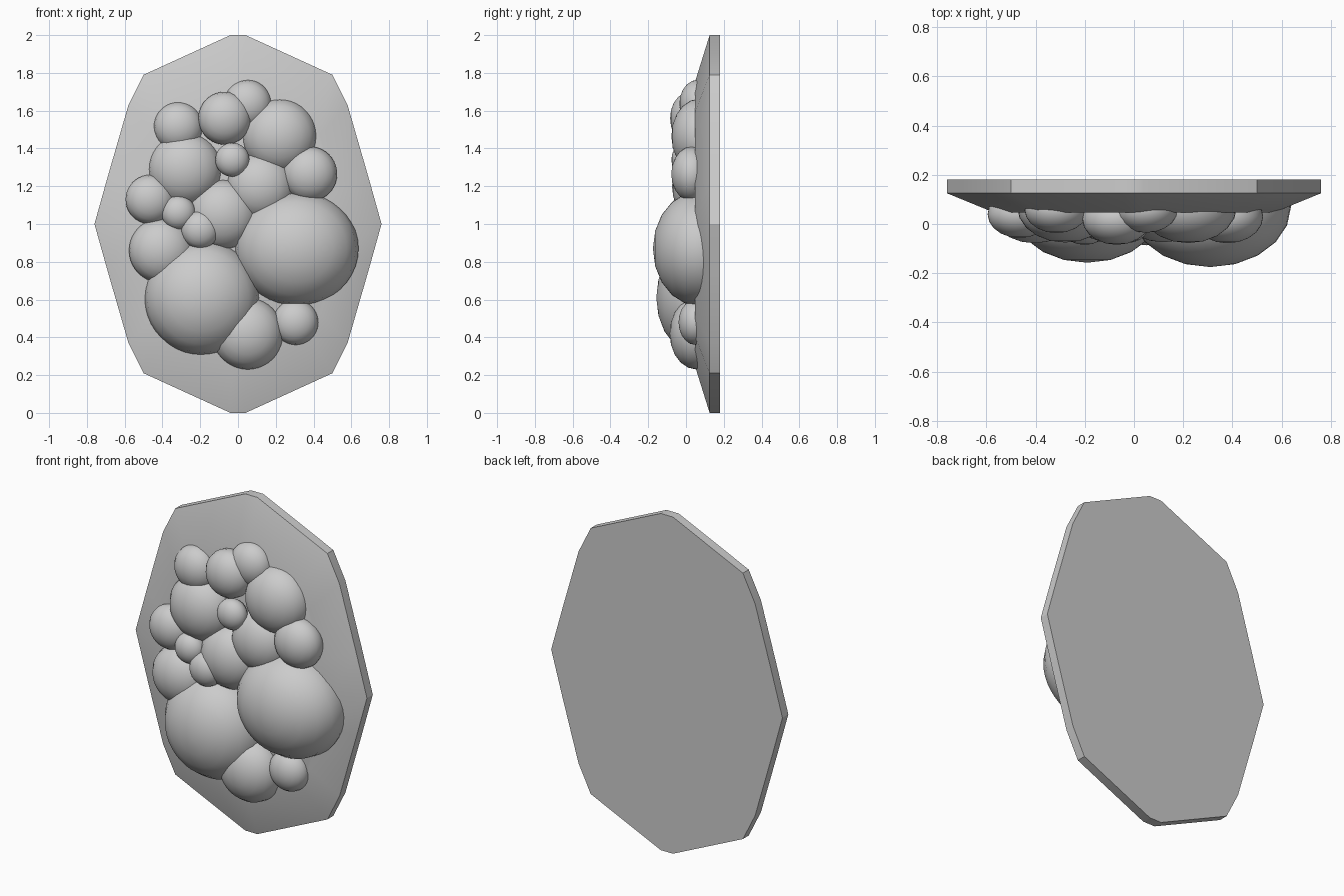
import bpy, bmesh
from math import radians
from mathutils import Matrix

if "Cube" in bpy.data.objects:
    bpy.data.objects.remove(bpy.data.objects["Cube"])

# right half of the plate outline, top to bottom, relative to the centre at z = 1
half = [(0.04, 1.0), (0.5, 0.79), (0.58, 0.63), (0.69, 0.25), (0.76, 0.0),
        (0.69, -0.25), (0.58, -0.63), (0.5, -0.79), (0.04, -1.0)]
outline = half + [(-x, z) for x, z in reversed(half)]


def finish(name, bm, angle):
    bmesh.ops.recalc_face_normals(bm, faces=bm.faces)
    me = bpy.data.meshes.new(name)
    bm.to_mesh(me)
    bm.free()
    ob = bpy.data.objects.new(name, me)
    bpy.context.collection.objects.link(ob)
    bpy.ops.object.select_all(action='DESELECT')
    ob.select_set(True)
    bpy.context.view_layer.objects.active = ob
    bpy.ops.object.shade_smooth_by_angle(angle=radians(angle))
    return ob


# backing plate: flat back, thin rim, sloped border, flat front
bm = bmesh.new()
rings = [[bm.verts.new((x * s, y, 1 + z * s)) for x, z in outline]
         for s, y in [(1, 0.18), (1, 0.125), (0.75, 0.047)]]
n = len(outline)
for a, b in zip(rings, rings[1:]):
    for i in range(n):
        j = (i + 1) % n
        bm.faces.new((a[i], a[j], b[j], b[i]))
bm.faces.new(rings[0])
bm.faces.new(rings[-1])
finish("backing_plate", bm, 30)

# bubbles: x, z, radius, depth of centre
bubbles = [
    (-0.19, 0.61, 0.305, 0.07), (0.05, 0.42, 0.19, 0.055),
    (0.305, 0.48, 0.12, 0.05), (-0.405, 0.86, 0.172, 0.05),
    (-0.465, 1.13, 0.13, 0.04), (-0.28, 1.29, 0.195, 0.07),
    (-0.315, 1.515, 0.13, 0.06), (-0.07, 1.56, 0.14, 0.02),
    (0.05, 1.635, 0.128, 0.06), (0.22, 1.465, 0.198, 0.07),
    (0.38, 1.265, 0.145, 0.03), (-0.03, 1.34, 0.09, -0.01),
    (0.12, 1.2, 0.18, 0.06), (-0.08, 1.05, 0.185, 0.06),
    (-0.315, 1.06, 0.09, 0.0), (-0.2, 0.97, 0.1, -0.01),
]


def bubble(name, x, z, rx, rz, ry, y):
    bm = bmesh.new()
    m = (Matrix.Translation((x, y, z)) @ Matrix.Diagonal((rx, ry, rz, 1))
         @ Matrix.Rotation(radians(90), 4, 'X'))
    bmesh.ops.create_uvsphere(bm, u_segments=40, v_segments=10, radius=1, matrix=m)
    # trim the part buried in the plate
    bmesh.ops.bisect_plane(bm, geom=bm.verts[:] + bm.edges[:] + bm.faces[:],
                           plane_co=(0, 0.12, 0), plane_no=(0, 1, 0), clear_outer=True)
    finish(name, bm, 60)


bubble("largest_bubble", 0.31, 0.87, 0.328, 0.305, 0.245, 0.07)
for i, (x, z, r, y) in enumerate(bubbles):
    bubble(f"bubble_{i + 1:02d}", x, z, r, r, r * 0.745, y)
